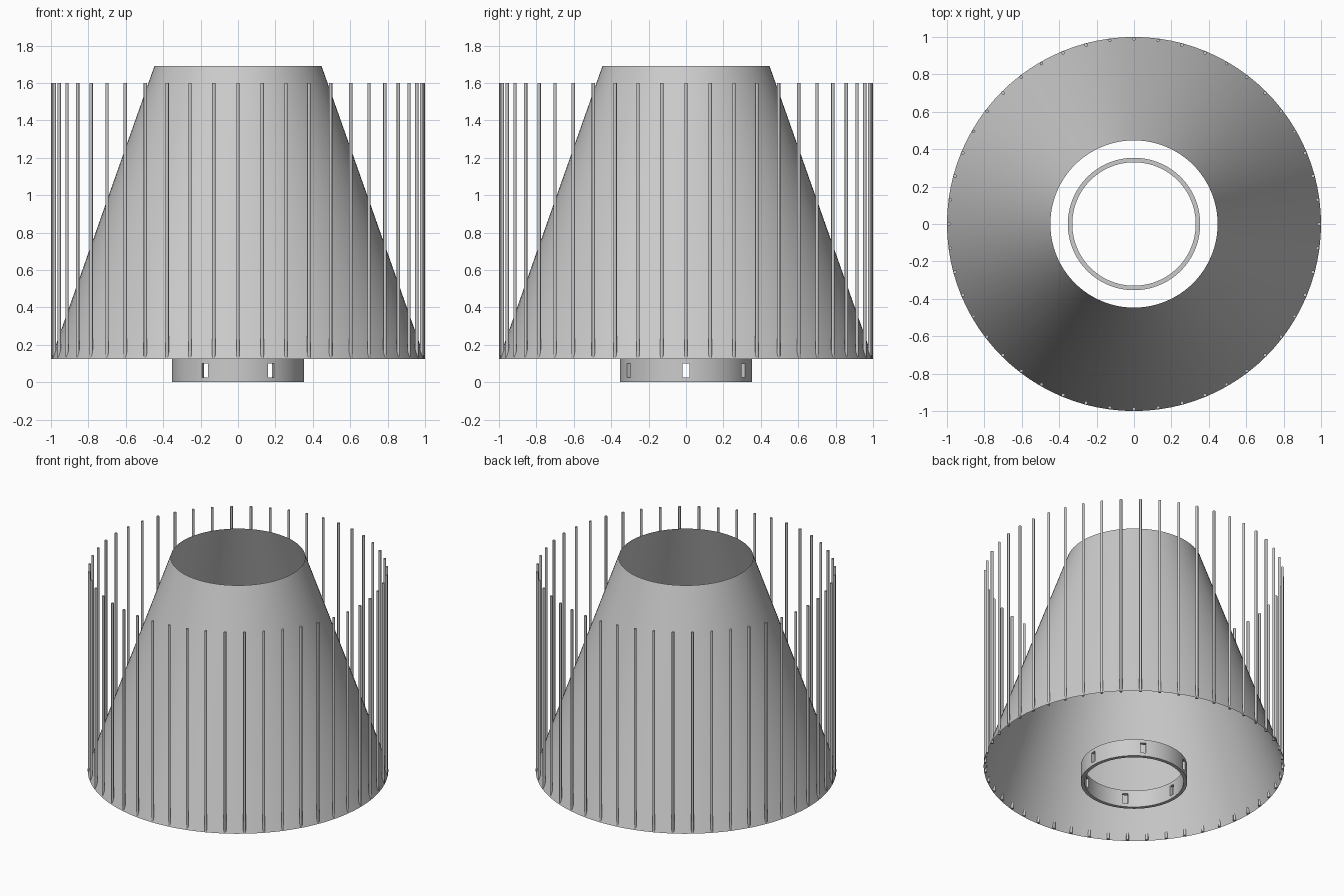
import bpy, bmesh, math
from mathutils import Matrix

cube = bpy.data.objects.get("Cube")
if cube:
    bpy.data.objects.remove(cube, do_unlink=True)

BASE_Z = 0.125
ROD_COUNT = 48
SLOT_COUNT = 6


def material(name, value):
    mat = bpy.data.materials.new(name)
    mat.use_nodes = True
    colour = (value, value, value, 1)
    mat.diffuse_color = colour
    mat.node_tree.nodes["Principled BSDF"].inputs["Base Color"].default_value = colour
    return mat


grey = material("plain grey", 0.6)


def finish(bm, name, smooth=True):
    mesh = bpy.data.meshes.new(name)
    bm.to_mesh(mesh)
    bm.free()
    mesh.materials.append(grey)
    obj = bpy.data.objects.new(name, mesh)
    bpy.context.collection.objects.link(obj)
    bpy.ops.object.select_all(action="DESELECT")
    obj.select_set(True)
    bpy.context.view_layer.objects.active = obj
    if smooth:
        bpy.ops.object.shade_smooth_by_angle(angle=math.radians(35))
    return obj


def lathe(bm, profile, steps, closed):
    """Spin a profile of (radius, height) points around the z axis."""
    verts = [bm.verts.new((r, 0, z)) for r, z in profile]
    pairs = list(zip(verts, verts[1:] + verts[:1]))
    edges = [bm.edges.new(p) for p in (pairs if closed else pairs[:-1])]
    bmesh.ops.spin(bm, geom=verts + edges, cent=(0, 0, 0), axis=(0, 0, 1),
                   angle=math.tau, steps=steps, use_merge=True)
    bmesh.ops.remove_doubles(bm, verts=bm.verts, dist=0.0001)
    bmesh.ops.recalc_face_normals(bm, faces=bm.faces)


# Open tapered shell
bm = bmesh.new()
lathe(bm, [(1.0, BASE_Z), (0.447, 1.69)], 96, False)
finish(bm, "tapered_shell")

# Upright rods around the rim
bm = bmesh.new()
for i in range(ROD_COUNT):
    place = (Matrix.Rotation(math.tau * i / ROD_COUNT, 4, "Z")
             @ Matrix.Translation((0.99, 0, (BASE_Z + 1.6) / 2)))
    bmesh.ops.create_cone(bm, cap_ends=True, segments=12, radius1=0.009,
                          radius2=0.009, depth=1.6 - BASE_Z, matrix=place)
finish(bm, "rim_rods")

# Base ring
bm = bmesh.new()
lathe(bm, [(0.33, 0), (0.354, 0), (0.354, BASE_Z), (0.33, BASE_Z)], 96, True)
ring = finish(bm, "base_ring", smooth=False)

# Slots cut through the ring
bm = bmesh.new()
for i in range(SLOT_COUNT):
    place = (Matrix.Rotation(math.tau * i / SLOT_COUNT, 4, "Z")
             @ Matrix.Translation((0.342, 0, 0.0625))
             @ Matrix.Diagonal((0.1, 0.037, 0.075, 1)))
    bmesh.ops.create_cube(bm, size=1, matrix=place)
cutter = finish(bm, "slot_cutter", smooth=False)
cutter.hide_render = True

cut = ring.modifiers.new("slots", "BOOLEAN")
cut.operation = "DIFFERENCE"
cut.solver = "EXACT"
cut.object = cutter
bpy.context.view_layer.objects.active = ring
bpy.ops.object.modifier_apply(modifier=cut.name)
bpy.data.objects.remove(cutter, do_unlink=True)
ring.select_set(True)
bpy.ops.object.shade_smooth_by_angle(angle=math.radians(35))
